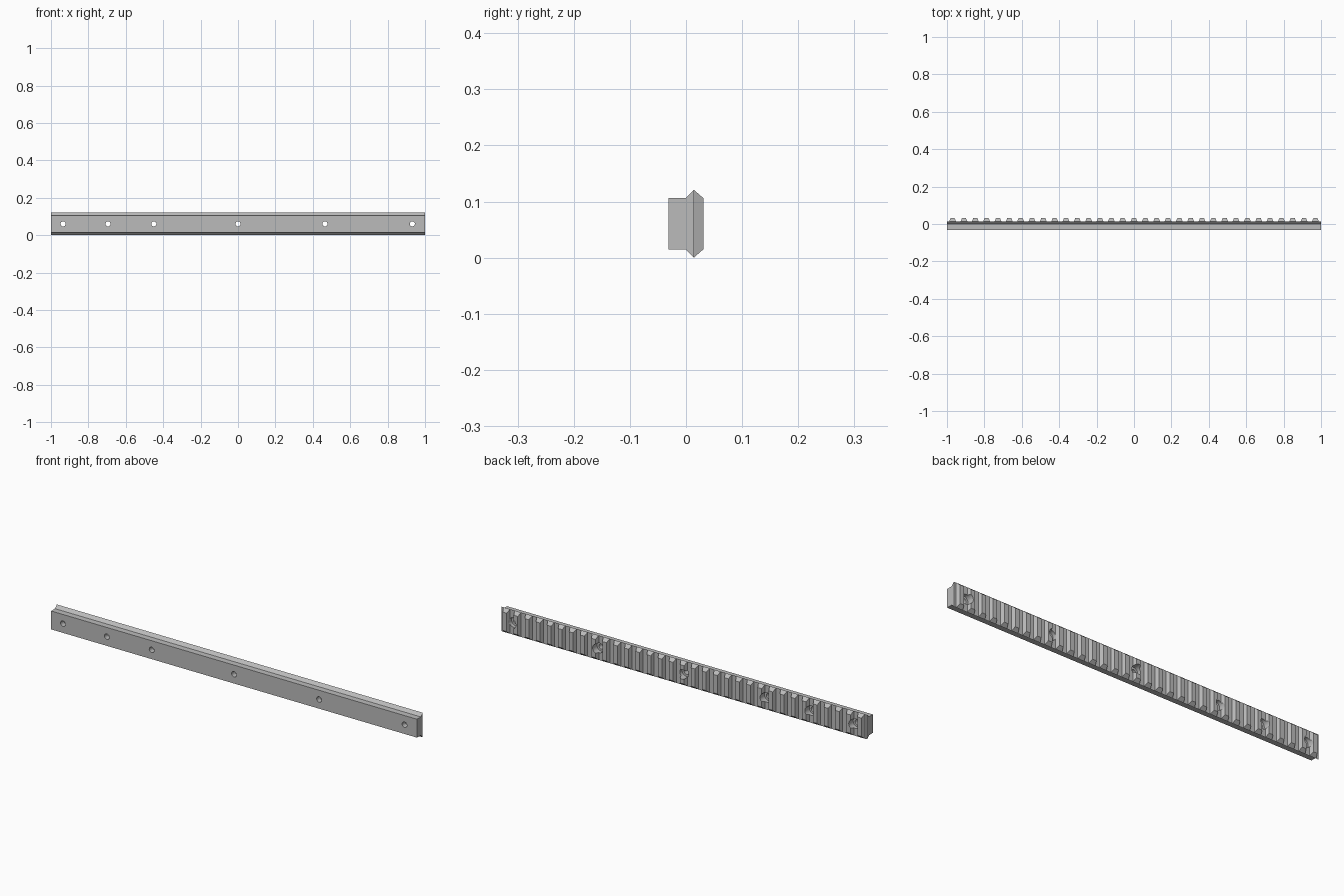
import bpy, bmesh, math

cube = bpy.data.objects.get("Cube")
if cube:
    bpy.data.objects.remove(cube, do_unlink=True)

steel = bpy.data.materials.new("light_grey_steel")
steel.use_nodes = True
GREY = (0.5, 0.5, 0.5, 1)
steel.diffuse_color = GREY
steel.node_tree.nodes["Principled BSDF"].inputs["Base Color"].default_value = GREY

HALF, HEIGHT, STEP = 1.0, 0.121, 0.015      # half length, full height, edge setback
FRONT, NECK, ROOT, TIP = -0.031, -0.001, 0.014, 0.031
TEETH = 33
PITCH = 2 * HALF / TEETH
BASE_W, TIP_W = 0.036, 0.022


def loft(name, rings, caps=True):
    """Skin a row of equally sized rings into a closed mesh object."""
    bm = bmesh.new()
    rows = [[bm.verts.new(p) for p in ring] for ring in rings]
    n = len(rows[0])
    for a, b in zip(rows, rows[1:]):
        for i in range(n):
            j = (i + 1) % n
            bm.faces.new((a[i], a[j], b[j], b[i]))
    if caps:
        bm.faces.new(rows[0][::-1])
        bm.faces.new(rows[-1])
    # Valley sections have no tooth tip, so their spare points merge
    bmesh.ops.remove_doubles(bm, verts=bm.verts, dist=1e-5)
    bmesh.ops.recalc_face_normals(bm, faces=bm.faces)
    mesh = bpy.data.meshes.new(name)
    bm.to_mesh(mesh)
    bm.free()
    mesh.materials.append(steel)
    obj = bpy.data.objects.new(name, mesh)
    bpy.context.collection.objects.link(obj)
    return obj


def section(x, toothed):
    """Cross-section of the rail, with or without the tooth."""
    back, inset = (TIP, STEP) if toothed else (ROOT, 0)
    lower = [(FRONT, STEP), (NECK, STEP), (ROOT, 0), (back, inset)]
    upper = [(y, HEIGHT - z) for y, z in reversed(lower)]
    return [(x, y, z) for y, z in lower + upper]


# Toothed rail: valley and tip sections lofted along its length
sections = [section(-HALF, False)]
for i in range(TEETH):
    c = -HALF + (i + 0.5) * PITCH
    sections += [section(c - BASE_W / 2, False), section(c - TIP_W / 2, True),
                 section(c + TIP_W / 2, True), section(c + BASE_W / 2, False)]
sections.append(section(HALF, False))
rail = loft("toothed_rail", sections)


def stepped_cutter(x):
    """Screw hole with a wider counterbore on the toothed side."""
    rings = []
    for y, r in ((-0.05, 0.0135), (-0.004, 0.0135), (-0.004, 0.024), (0.05, 0.024)):
        angles = [2 * math.pi * k / 24 for k in range(24)]
        rings.append([(x + r * math.cos(a), y, HEIGHT / 2 + r * math.sin(a)) for a in angles])
    return loft("screw_hole_cutter", rings)


# Screw holes
bpy.context.view_layer.objects.active = rail
for x in (-0.935, -0.695, -0.45, 0.0, 0.465, 0.932):
    cutter = stepped_cutter(x)
    cutter.hide_render = True
    mod = rail.modifiers.new("screw_hole", "BOOLEAN")
    mod.operation = "DIFFERENCE"
    mod.solver = "EXACT"
    mod.object = cutter
    bpy.ops.object.modifier_apply(modifier=mod.name)
    bpy.data.objects.remove(cutter, do_unlink=True)

# Crisp edges, smooth hole walls
bpy.ops.object.select_all(action="DESELECT")
rail.select_set(True)
bpy.ops.object.shade_smooth_by_angle(angle=math.radians(20))
